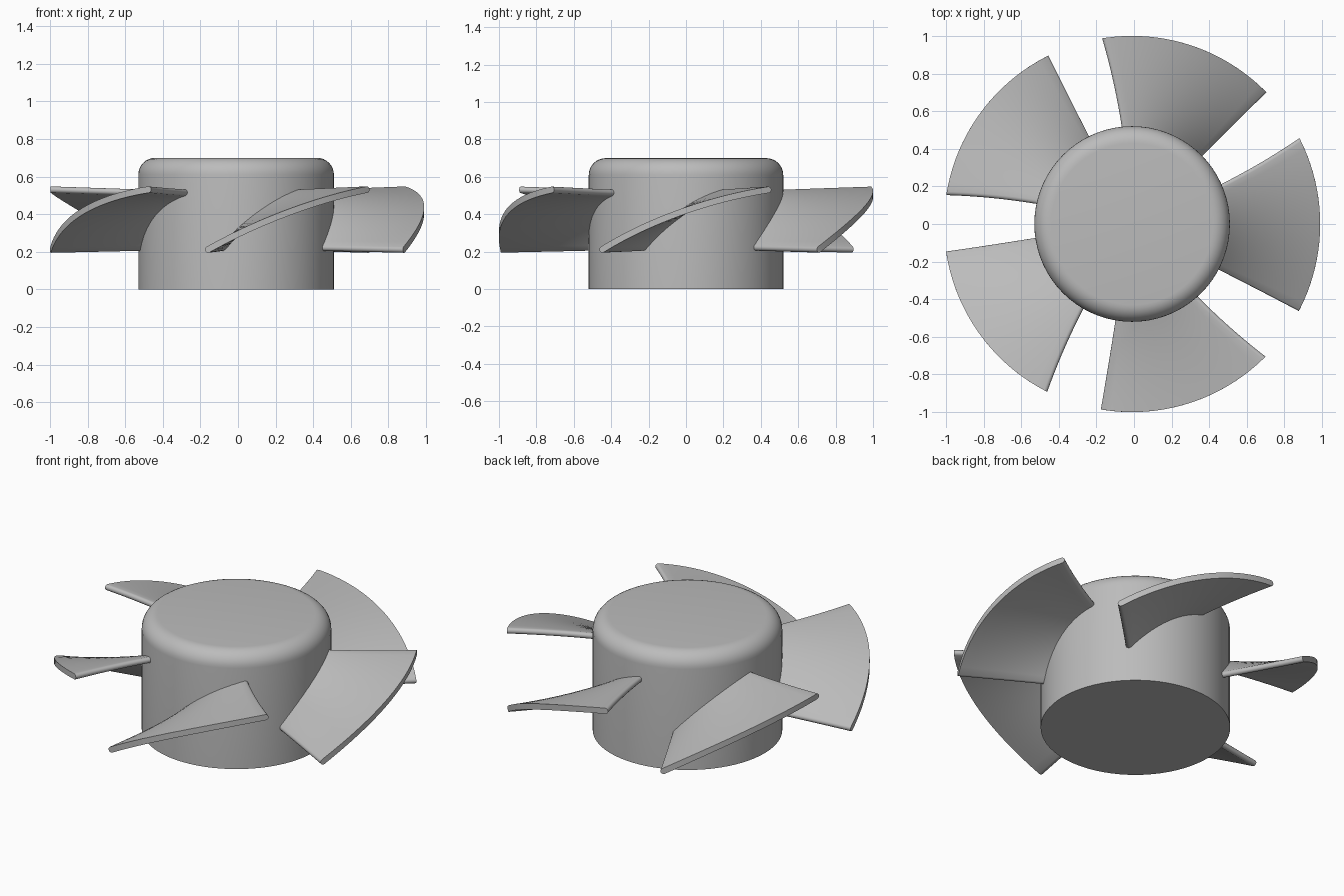
import bpy, bmesh, math

cube = bpy.data.objects.get("Cube")
if cube:
    bpy.data.objects.remove(cube, do_unlink=True)

CENTRE_X = -0.01
HUB_R, HUB_H, ROUND = 0.52, 0.70, 0.09
BLADES, ROOT_R, TIP_R = 5, 0.48, 1.0
THICK = 0.034

grey = bpy.data.materials.new("plain grey")
grey.use_nodes = True
colour = (0.5, 0.5, 0.5, 1)
grey.diffuse_color = colour
grey.node_tree.nodes["Principled BSDF"].inputs["Base Color"].default_value = colour


def finish(bm, name, angle):
    """Turn a bmesh into a smooth-shaded object with crisp edges."""
    bmesh.ops.recalc_face_normals(bm, faces=bm.faces)
    mesh = bpy.data.meshes.new(name)
    bm.to_mesh(mesh)
    bm.free()
    mesh.materials.append(grey)
    obj = bpy.data.objects.new(name, mesh)
    bpy.context.collection.objects.link(obj)
    obj.location.x = CENTRE_X
    bpy.ops.object.select_all(action="DESELECT")
    obj.select_set(True)
    bpy.context.view_layer.objects.active = obj
    bpy.ops.object.shade_smooth_by_angle(angle=math.radians(angle))


def lerp(a, b, t):
    return a + (b - a) * t


def nose(s, z, dx, dz, side):
    """Half-round end of a section, from its upper to its lower surface."""
    points = []
    for j in range(1, 6):
        a = math.pi * j / 6
        c, d = math.cos(a), side * math.sin(a)
        points.append((s + dx * c + dz * d, z + dz * c - dx * d))
    return points


def section(radius):
    """Closed outline of a blade at one radius, as (arc length, height)."""
    k = (radius - HUB_R) / (TIP_R - HUB_R)
    start = math.radians(lerp(-26, -26.6, k)) * radius
    end = math.radians(lerp(22.3, 26.2, k)) * radius
    low, high = lerp(0.222, 0.212, k), lerp(0.515, 0.531, k)
    steps, h = 20, THICK / 2
    upper, lower, noses = [], [], {}
    for i in range(steps + 1):
        t = i / steps
        s, z = lerp(start, end, t), lerp(low, high, 1.6 * t - 0.6 * t * t)
        slope = math.atan2((high - low) * (1.6 - 1.2 * t), end - start)
        dx, dz = -math.sin(slope) * h, math.cos(slope) * h
        upper.append((s + dx, z + dz))
        lower.append((s - dx, z - dz))
        if i in (0, steps):
            noses[i] = nose(s, z, dx, dz, 1 if i else -1)
    return upper + noses[steps] + lower[::-1] + noses[0][::-1]


# Hub: capped cylinder with a rounded upper rim
bm = bmesh.new()
bmesh.ops.create_cone(bm, cap_ends=True, segments=72, radius1=HUB_R,
                      radius2=HUB_R, depth=HUB_H)
bmesh.ops.translate(bm, verts=bm.verts, vec=(0, 0, HUB_H / 2))
rim = [e for e in bm.edges if all(v.co.z > HUB_H - 0.01 for v in e.verts)]
bmesh.ops.bevel(bm, geom=rim, offset=ROUND, segments=8, profile=0.5,
                affect="EDGES")
finish(bm, "hub", 30)

# Blades: twisted sections lofted outwards from inside the hub
for n in range(BLADES):
    turn = 2 * math.pi * n / BLADES
    bm = bmesh.new()
    rings = []
    for i in range(11):
        r = lerp(ROOT_R, TIP_R, i / 10)
        rings.append([bm.verts.new((r * math.cos(s / r + turn),
                                    r * math.sin(s / r + turn), z))
                      for s, z in section(r)])
    count = len(rings[0])
    for a, b in zip(rings, rings[1:]):
        for i in range(count):
            j = (i + 1) % count
            bm.faces.new((a[i], a[j], b[j], b[i]))
    bm.faces.new(rings[0])
    # Tip rim: strip of quads that follows the curved end, closed by both noses
    tip = rings[-1]
    i, j = 0, count - 6
    while j - i > 2:
        bm.faces.new((tip[i], tip[i + 1], tip[j - 1], tip[j]))
        i, j = i + 1, j - 1
    bm.faces.new(tip[i:j + 1])
    bm.faces.new([tip[0]] + tip[count - 6:])
    finish(bm, f"blade_{n + 1}", 40)
